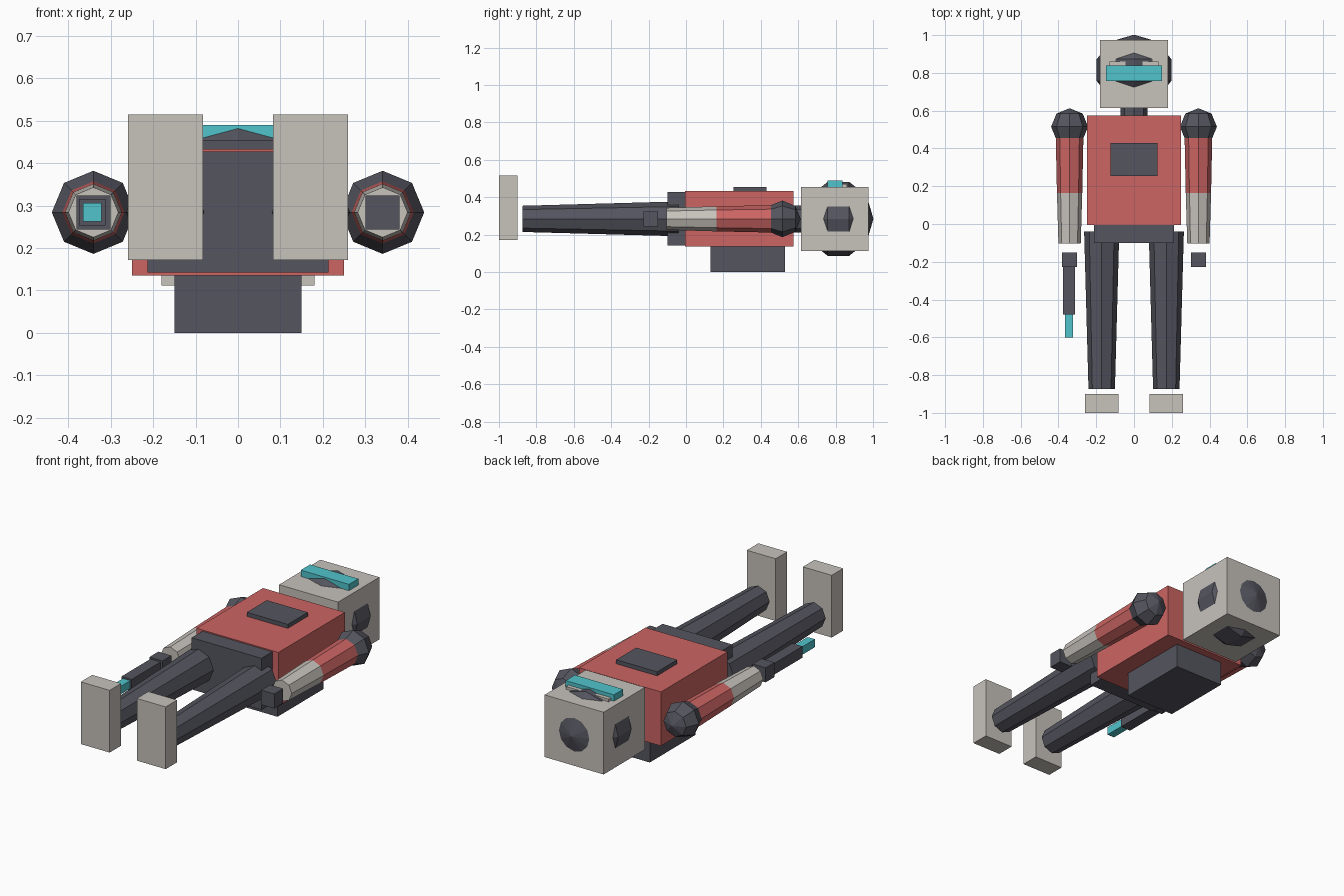
import bpy, bmesh, math
from mathutils import Matrix, Vector

cube = bpy.data.objects.get("Cube")
if cube:
    bpy.data.objects.remove(cube, do_unlink=True)


def material(name, rgb):
    m = bpy.data.materials.new(name)
    m.use_nodes = True
    m.diffuse_color = (*rgb, 1)
    m.node_tree.nodes["Principled BSDF"].inputs["Base Color"].default_value = (*rgb, 1)
    return m


RED = material("coral red", (0.60, 0.13, 0.125))
DARK = material("dark grey", (0.09, 0.09, 0.115))
PALE = material("warm light grey", (0.57, 0.54, 0.50))
CYAN = material("cyan", (0.08, 0.55, 0.60))

AXIS_Z = 0.284                                # height of the body's long axis
ALONG_Y = Matrix.Rotation(-math.pi / 2, 4, 'X')


def finish(name, bm, mat):
    mesh = bpy.data.meshes.new(name)
    bm.to_mesh(mesh)
    bm.free()
    mesh.materials.append(mat)
    obj = bpy.data.objects.new(name, mesh)
    bpy.context.collection.objects.link(obj)
    return obj


def box(name, mat, xs, ys, zs):
    """Box spanning the given ranges."""
    bm = bmesh.new()
    bmesh.ops.create_cube(bm, size=1)
    lo, hi = map(Vector, zip(xs, ys, zs))
    bmesh.ops.scale(bm, vec=hi - lo, verts=bm.verts)
    bmesh.ops.translate(bm, vec=(lo + hi) / 2, verts=bm.verts)
    return finish(name, bm, mat)


def square_bar(name, mat, x, half, ys):
    """Square bar on the body axis."""
    return box(name, mat, (x - half, x + half), ys, (AXIS_Z - half, AXIS_Z + half))


def tube(name, mat, x, ys, r_low, r_high, sides=8):
    """Tapered cylinder running along y."""
    bm = bmesh.new()
    bmesh.ops.create_cone(bm, cap_ends=True, segments=sides, radius1=r_low,
                          radius2=r_high, depth=ys[1] - ys[0])
    place = Matrix.Translation((x, sum(ys) / 2, AXIS_Z)) @ ALONG_Y
    bmesh.ops.transform(bm, matrix=place, verts=bm.verts)
    return finish(name, bm, mat)


def ball(name, mat, x, y, r, r_long, sides, rings):
    """Faceted sphere with its poles along y."""
    bm = bmesh.new()
    bmesh.ops.create_uvsphere(bm, u_segments=sides, v_segments=rings, radius=1)
    place = (Matrix.Translation((x, y, AXIS_Z)) @ ALONG_Y
             @ Matrix.Diagonal((r, r, r_long, 1)))
    bmesh.ops.transform(bm, matrix=place, verts=bm.verts)
    return finish(name, bm, mat)


# Body
box("torso", RED, (-0.25, 0.25), (-0.005, 0.575), (0.135, 0.433))
box("chest_panel", DARK, (-0.125, 0.125), (0.255, 0.43), (0.42, 0.455))
box("backpack", DARK, (-0.15, 0.15), (0.13, 0.53), (0, 0.14))
box("pelvis", DARK, (-0.213, 0.213), (-0.1, 0), (0.142, 0.427))
tube("neck", DARK, 0, (0.56, 0.63), 0.072, 0.072)

# Head with the helmet poking through its sides
box("head", PALE, (-0.18, 0.18), (0.615, 0.975), (0.112, 0.455))
ball("helmet", DARK, 0, 0.815, 0.208, 0.187, 12, 5)
box("visor", CYAN, (-0.147, 0.147), (0.757, 0.838), (0.454, 0.49))
box("visor_mount", PALE, (-0.13, 0.13), (0.83, 0.86), (0.45, 0.47))

# Limbs
for side, s in (("left", 1), ("right", -1)):
    arm_x, leg_x = s * 0.341, s * 0.171
    ball(side + "_shoulder", DARK, arm_x, 0.515, 0.098, 0.098, 8, 4)
    tube(side + "_upper_arm", RED, arm_x, (0.163, 0.5), 0.067, 0.074)
    tube(side + "_forearm", PALE, arm_x, (-0.103, 0.163), 0.059, 0.067)
    square_bar(side + "_hand", DARK, arm_x, 0.04, (-0.228, -0.15))
    tube(side + "_leg", DARK, leg_x, (-0.873, -0.04), 0.07, 0.093)
    box(side + "_foot", PALE, sorted((s * 0.083, s * 0.259)), (-1, -0.9), (0.172, 0.515))

# Tool held in the right hand
square_bar("tool_body", DARK, -0.344, 0.031, (-0.48, -0.22))
square_bar("tool_tip", CYAN, -0.344, 0.022, (-0.6, -0.48))
